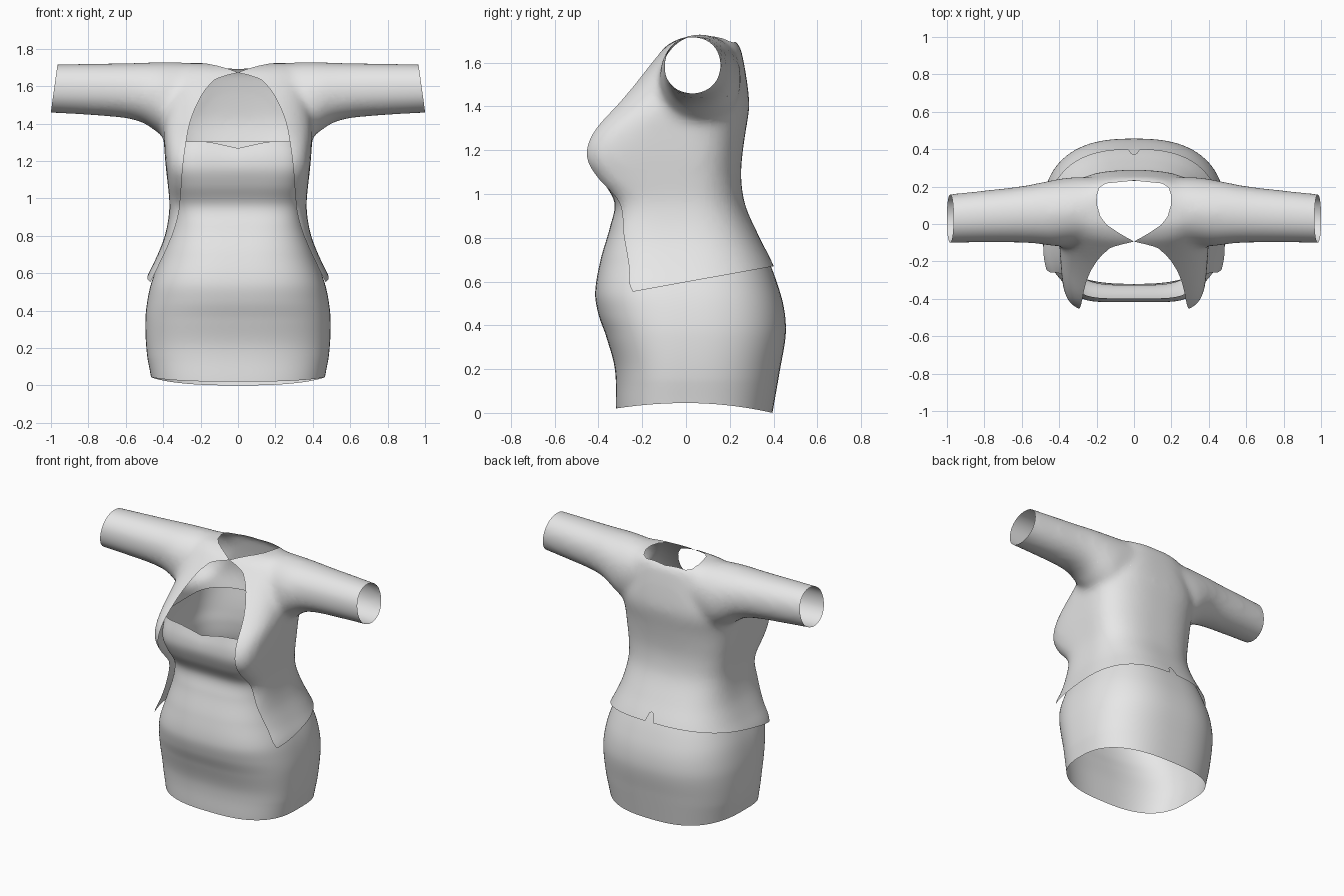
import bpy, bmesh, math
from mathutils import Vector

cube = bpy.data.objects.get("Cube")
if cube:
    bpy.data.objects.remove(cube, do_unlink=True)

fabric = bpy.data.materials.new("light_grey_fabric")
fabric.use_nodes = True
fabric.diffuse_color = (0.8, 0.8, 0.8, 1)
fabric.node_tree.nodes["Principled BSDF"].inputs["Base Color"].default_value = (0.8, 0.8, 0.8, 1)


def spline(keys, t):
    """Smooth interpolation of rows whose first entry is the parameter."""
    i = 0
    while i < len(keys) - 2 and t > keys[i + 1][0]:
        i += 1

    def slope(k, c):
        a, b = keys[max(k - 1, 0)], keys[min(k + 1, len(keys) - 1)]
        return (b[c] - a[c]) / (b[0] - a[0])

    p, q = keys[i], keys[i + 1]
    d = q[0] - p[0]
    s = (t - p[0]) / d
    return [p[c] * (1 + 2 * s) * (1 - s) ** 2 + q[c] * s * s * (3 - 2 * s)
            + d * (slope(i, c) * s * (1 - s) ** 2 - slope(i + 1, c) * s * s * (1 - s))
            for c in range(1, len(p))]


def ring(half, lo, hi, n_lo, n_hi, count):
    """Superellipse with separate depth and squareness on its two halves."""
    pts = []
    for k in range(count):
        c, s = math.cos(math.tau * k / count), math.sin(math.tau * k / count)
        n = n_lo if s < 0 else n_hi
        u = math.copysign(abs(c) ** (2 / n), c) * half
        v = abs(s) ** (2 / n) * (lo if s < 0 else hi)
        pts.append((u, v))
    return pts


def loft(bm, keys, place, steps, count=96, capped=False):
    rings = []
    for j in range(steps + 1):
        t = keys[0][0] + (keys[-1][0] - keys[0][0]) * j / steps
        rings.append([bm.verts.new(p) for p in place(t, spline(keys, t), count)])
    for a, b in zip(rings, rings[1:]):
        for k in range(count):
            m = (k + 1) % count
            bm.faces.new((a[k], a[m], b[m], b[k]))
    if capped:
        bm.faces.new(rings[0])
        bm.faces.new(rings[-1])


def make_object(name, bm):
    bmesh.ops.recalc_face_normals(bm, faces=bm.faces)
    mesh = bpy.data.meshes.new(name)
    bm.to_mesh(mesh)
    bm.free()
    mesh.materials.append(fabric)
    mesh.shade_smooth()
    obj = bpy.data.objects.new(name, mesh)
    bpy.context.collection.objects.link(obj)
    return obj


# Dress: height, half width, front, back, front squareness, back squareness
dress_keys = [
    (0, .465, -.32, .395, 2.7, 2.6), (.2, .49, -.325, .43, 2.7, 2.6),
    (.35, .495, -.365, .455, 2.7, 2.6), (.45, .485, -.40, .452, 2.7, 2.6),
    (.55, .463, -.415, .43, 2.8, 2.6), (.7, .41, -.39, .375, 2.9, 2.6),
    (.85, .36, -.347, .295, 3.3, 2.6), (.96, .345, -.327, .25, 4, 2.6),
    (1.07, .35, -.385, .232, 5, 2.6), (1.15, .36, -.415, .232, 5.5, 2.6),
    (1.22, .36, -.416, .238, 5.5, 2.6), (1.305, .355, -.398, .25, 5, 2.6)]


def dress_place(t, row, count):
    out = []
    for x, y in ring(*row, count):
        depth = (y / (row[1] if y < 0 else row[2])) ** 2
        hem = .045 - (.025 if y < 0 else .045) * depth
        dip = .035 * max(0, 1 - abs(x) / .19) ** 1.3 if y < 0 else 0
        z = t + hem * max(0, 1 - t / .15) - dip * max(0, (t - 1.1) / .2) ** 2
        out.append((x, y, z))
    return out


bm = bmesh.new()
loft(bm, dress_keys, dress_place, 80)
make_object("dress", bm)

# Jacket volume: torso rings stacked upward
torso_keys = [
    (.42, .51, -.41, .46, 3.4, 2.6), (.56, .495, -.425, .44, 3.3, 2.6),
    (.67, .443, -.405, .402, 3.4, 2.6), (.8, .391, -.375, .337, 4, 2.6),
    (.95, .366, -.337, .27, 5, 2.6), (1.07, .375, -.425, .252, 6, 2.6),
    (1.165, .386, -.475, .256, 6, 2.6), (1.27, .394, -.448, .27, 5.2, 2.6),
    (1.4, .4, -.35, .289, 3.2, 2.8), (1.52, .38, -.24, .278, 2.6, 2.8),
    (1.64, .34, -.125, .256, 2.6, 2.8), (1.69, .3, -.075, .24, 2.6, 2.8),
    (1.722, .25, 0, .19, 2.6, 2.8)]

# Sleeve and shoulder rings along x: y low, y high, z low, z high
sleeve_keys = [
    (0, -.08, .24, 1.4, 1.72), (.2, -.09, .25, 1.38, 1.724),
    (.34, -.115, .25, 1.31, 1.729), (.42, -.12, .238, 1.345, 1.729),
    (.5, -.108, .222, 1.4, 1.727), (.6, -.101, .203, 1.428, 1.724),
    (.8, -.1, .18, 1.445, 1.721), (1.08, -.103, .15, 1.462, 1.716)]


def torso_place(t, row, count):
    return [(x, y, t) for x, y in ring(*row, count)]


def sleeve_place(side):
    def place(t, row, count):
        y0, y1, z0, z1 = row
        r = (z1 - z0) / 2
        return [(side * t, (y0 + y1) / 2 + u, (z0 + z1) / 2 + v)
                for u, v in ring((y1 - y0) / 2, -r, r, 2.1, 2.1, count)]
    return place


bm = bmesh.new()
loft(bm, torso_keys, torso_place, 70, capped=True)
for side in (-1, 1):
    loft(bm, sleeve_keys, sleeve_place(side), 50, capped=True)
jacket = make_object("jacket", bm)

# Blend the torso and sleeves into one skin
remesh = jacket.modifiers.new("blend", 'REMESH')
remesh.mode = 'VOXEL'
remesh.voxel_size = 0.018
relax = jacket.modifiers.new("relax", 'SMOOTH')
relax.factor = 0.5
relax.iterations = 22
bpy.context.view_layer.update()
evaluated = jacket.evaluated_get(bpy.context.evaluated_depsgraph_get())
bm = bmesh.new()
bm.from_mesh(evaluated.to_mesh())
evaluated.to_mesh_clear()
jacket.modifiers.clear()


def slice_by(co, normal, discard):
    bmesh.ops.bisect_plane(bm, geom=bm.verts[:] + bm.edges[:] + bm.faces[:], dist=1e-6,
                           plane_co=co, plane_no=normal, clear_outer=discard)


def cut_hole(outline, axis, keep_test):
    """Remove faces with x below a piecewise width along the given axis."""
    for (w0, h0), (w1, h1) in zip(outline, outline[1:]):
        co, normal = Vector((w0, 0, 0)), Vector((h1 - h0, 0, 0))
        co[axis], normal[axis] = h0, w0 - w1
        slice_by(co, normal.normalized(), False)
    doomed = []
    for f in bm.faces:
        c = f.calc_center_median()
        if keep_test(c):
            continue
        for (w0, h0), (w1, h1) in zip(outline, outline[1:]):
            if min(h0, h1) <= c[axis] <= max(h0, h1) and h0 != h1:
                if c.x < w0 + (w1 - w0) * (c[axis] - h0) / (h1 - h0):
                    doomed.append(f)
                break
    bmesh.ops.delete(bm, geom=doomed, context='FACES')


# Keep one half, then trim the sleeve end and the sloping hem
slice_by((0, 0, 0), (-1, 0, 0), True)
slice_by((1, 0, 1.465), (.25, 0, .035), True)
slice_by((0, -.235, .555), (0, .115, -.635), True)

# Front opening: height and half width, rounded between the keys
front_keys = [(.4, .55), (.55, .47), (.65, .42), (.75, .373), (.85, .335), (.95, .312),
              (1.15, .297), (1.3, .278), (1.42, .253), (1.545, .198), (1.63, .13),
              (1.655, .07), (1.672, 0)]
heights = [k[0] for k in front_keys]
heights = sorted(heights + [(a + b) / 2 for a, b in zip(heights, heights[1:])])
cut_hole([(spline(front_keys, z)[0], z) for z in heights], 2, lambda c: c.y > 0)

# Neck hole and small notch at the back hem
neck_edge = [(0, -.093), (.04, -.072), (.09, -.042), (.145, -.005), (.18, .04), (.197, .1),
             (.2, .15), (.185, .195), (.15, .217), (0, .232)]
cut_hole(neck_edge, 1, lambda c: c.z < 1.6)
cut_hole([(0, .73), (.014, .722), (.024, .69), (.04, .65)], 2, lambda c: c.y < 0)

bmesh.ops.remove_doubles(bm, verts=bm.verts, dist=0.0008)
for f in bm.faces:
    f.smooth = True
bm.to_mesh(jacket.data)
bm.free()
mirror = jacket.modifiers.new("mirror", 'MIRROR')
mirror.merge_threshold = 0.001
